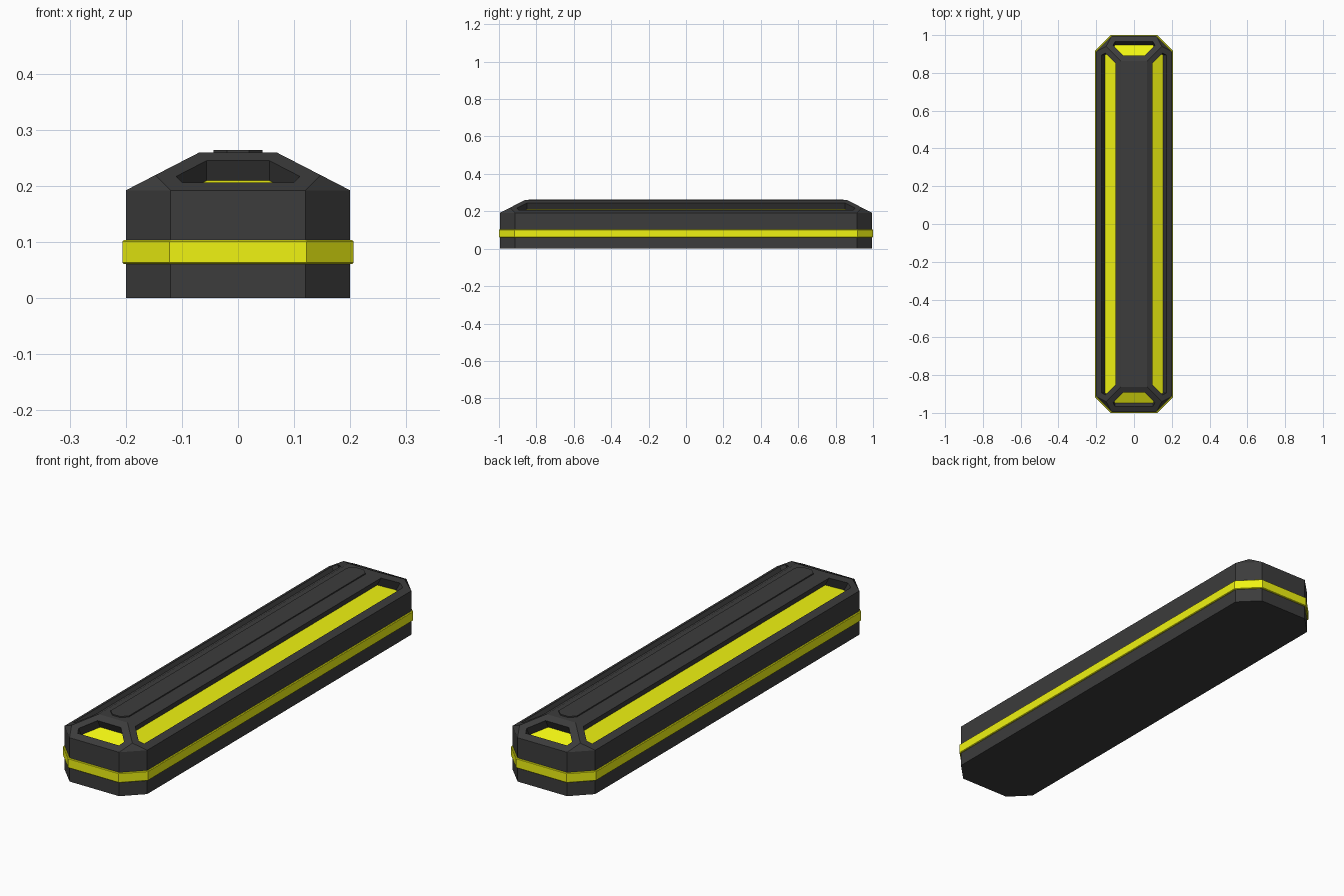
import bpy, bmesh

if "Cube" in bpy.data.objects:
    bpy.data.objects.remove(bpy.data.objects["Cube"])

HX, HY, CH = 0.2, 0.994, 0.08       # body half sizes and corner cut
EAVE, TOP = 0.192, 0.259            # wall height, roof height
RUN, HIP = 0.13, 0.053              # roof inset, corner point inset


def material(name, color):
    m = bpy.data.materials.new(name)
    m.diffuse_color = (*color, 1)
    m.use_nodes = True
    m.node_tree.nodes["Principled BSDF"].inputs["Base Color"].default_value = m.diffuse_color
    return m


dark = material("dark_casing", (0.045, 0.045, 0.045))
yellow = material("yellow_glow", (0.87, 0.9, 0.006))


def octagon(bm, hx, hy, c, z):
    pts = [(hx, -hy + c), (hx, hy - c), (hx - c, hy), (-hx + c, hy),
           (-hx, hy - c), (-hx, -hy + c), (-hx + c, -hy), (hx - c, -hy)]
    return [bm.verts.new((x, y, z)) for x, y in pts]


def rectangle(bm, hx, hy, z):
    return [bm.verts.new((x * hx, y * hy, z))
            for x, y in ((1, 1), (-1, 1), (-1, -1), (1, -1))]


def bridge(bm, a, b):
    n = len(a)
    for i in range(n):
        j = (i + 1) % n
        bm.faces.new((a[i], a[j], b[j], b[i]))


def finish(bm, name, *mats):
    me = bpy.data.meshes.new(name)
    bm.normal_update()
    bm.to_mesh(me)
    bm.free()
    for m in mats:
        me.materials.append(m)
    ob = bpy.data.objects.new(name, me)
    bpy.context.collection.objects.link(ob)
    return ob


# Casing: octagonal walls with a hipped roof
bm = bmesh.new()
base = octagon(bm, HX, HY, CH, 0)
eave = octagon(bm, HX, HY, CH, EAVE)
hip = rectangle(bm, HX - HIP, HY - HIP, EAVE + (TOP - EAVE) * HIP / RUN)
top = rectangle(bm, HX - RUN, HY - RUN, TOP)
bm.faces.new(base[::-1])
bridge(bm, base, eave)
bm.faces.new(top)
slopes = []
for k in range(4):
    e = 2 * k
    slopes.append(bm.faces.new((eave[e], eave[e + 1], hip[k], top[k],
                                top[k - 1], hip[k - 1])))
    bm.faces.new((eave[e + 1], eave[(e + 2) % 8], hip[k]))
bm.normal_update()

# Recessed yellow panels in the four roof slopes
bmesh.ops.inset_individual(bm, faces=slopes, thickness=0.031,
                           use_even_offset=True)
bm.normal_update()
floors = bmesh.ops.extrude_discrete_faces(bm, faces=slopes)["faces"]
bm.normal_update()
for f in floors:
    f.material_index = 1
    bmesh.ops.translate(bm, verts=f.verts[:], vec=f.normal * -0.04)
finish(bm, "casing", dark, yellow)

# Yellow band around the walls with softened edges
bm = bmesh.new()
rings = [octagon(bm, HX + o, HY + o, CH + 0.6 * o, z)
         for o, z in ((-0.001, 0.0605), (0.003, 0.0605), (0.006, 0.063),
                      (0.006, 0.101), (0.003, 0.1035), (-0.001, 0.1035))]
for a, b in zip(rings, rings[1:]):
    bridge(bm, a, b)
finish(bm, "side_band", yellow)

# Thin raised plate on the flat top
bm = bmesh.new()
low = octagon(bm, 0.044, 0.842, 0.024, TOP - 0.001)
high = octagon(bm, 0.044, 0.842, 0.024, TOP + 0.005)
bridge(bm, low, high)
bm.faces.new(high)
bm.faces.new(low[::-1])
finish(bm, "top_plate", dark)
